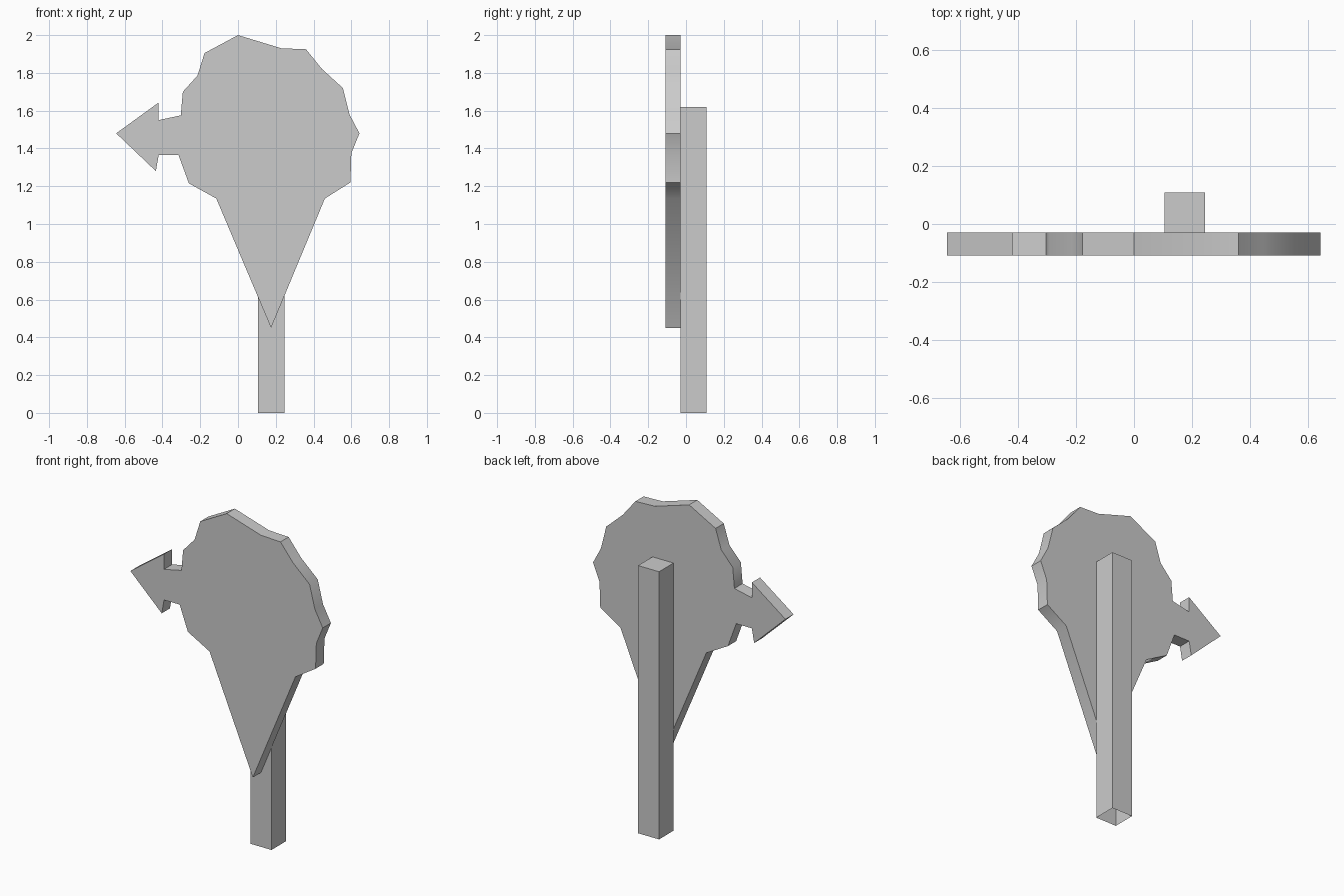
import bpy
import bmesh

if "Cube" in bpy.data.objects:
    bpy.data.objects.remove(bpy.data.objects["Cube"])

GREY = (0.6, 0.6, 0.6, 1)
mat = bpy.data.materials.new("plain grey")
mat.use_nodes = True
mat.diffuse_color = GREY
mat.node_tree.nodes["Principled BSDF"].inputs["Base Color"].default_value = GREY


def extrude_profile(name, points, offset, open_base=False):
    """Build a prism from a flat outline pushed along offset."""
    bm = bmesh.new()
    base = bm.faces.new([bm.verts.new(p) for p in points])
    grown = bmesh.ops.extrude_face_region(bm, geom=[base], use_keep_orig=True)["geom"]
    moved = [v for v in grown if isinstance(v, bmesh.types.BMVert)]
    bmesh.ops.translate(bm, verts=moved, vec=offset)
    bmesh.ops.recalc_face_normals(bm, faces=bm.faces)
    if open_base:
        bmesh.ops.delete(bm, geom=[base], context="FACES_ONLY")
    mesh = bpy.data.meshes.new(name)
    bm.to_mesh(mesh)
    bm.free()
    mesh.materials.append(mat)
    obj = bpy.data.objects.new(name, mesh)
    bpy.context.collection.objects.link(obj)
    return obj


# Sign board: scalloped top, pointed bottom, side arrow
outline = [
    (0, 2), (0.23, 1.93), (0.36, 1.925), (0.445, 1.82), (0.555, 1.72),
    (0.59, 1.58), (0.643, 1.48), (0.6, 1.375), (0.595, 1.22), (0.46, 1.135),
    (0.175, 0.45), (-0.115, 1.135), (-0.26, 1.215), (-0.315, 1.365),
    # arrow
    (-0.42, 1.365), (-0.435, 1.28), (-0.645, 1.48), (-0.42, 1.643),
    (-0.42, 1.55),
    (-0.303, 1.575), (-0.292, 1.7), (-0.215, 1.785), (-0.177, 1.905),
]
FRONT, JOIN, BACK = -0.108, -0.03, 0.108
board = extrude_profile("sign_board", [(x, FRONT, z) for x, z in outline],
                        (0, JOIN - FRONT, 0))
bpy.ops.object.select_all(action="DESELECT")
board.select_set(True)
bpy.context.view_layer.objects.active = board
bpy.ops.object.shade_smooth_by_angle(angle=0.7)

# Square post, hollow at the foot
LEFT, RIGHT = 0.105, 0.245
extrude_profile("post", [(LEFT, JOIN, 0), (RIGHT, JOIN, 0),
                         (RIGHT, BACK, 0), (LEFT, BACK, 0)],
                (0, 0, 1.62), open_base=True)
